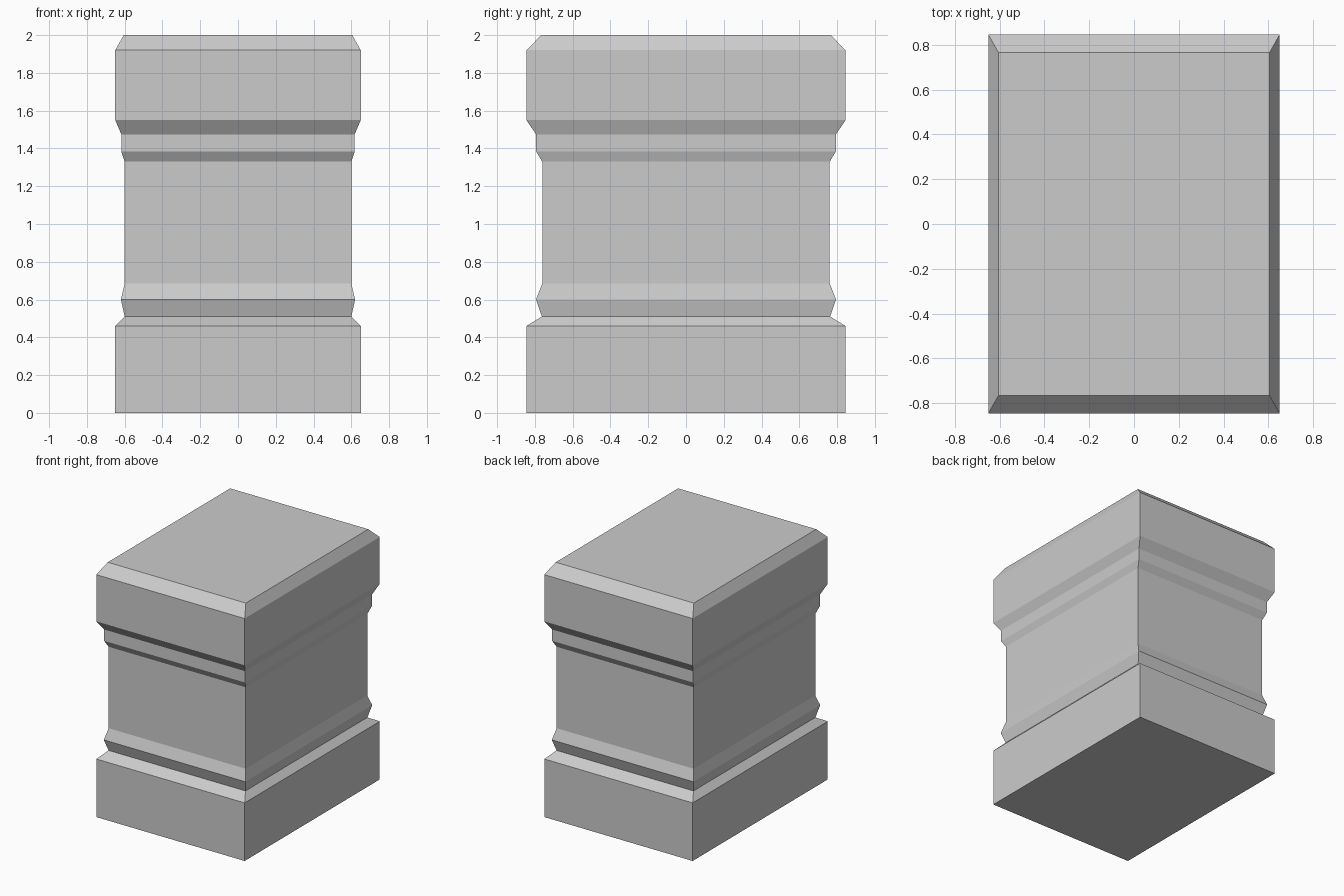
import bpy, bmesh

cube = bpy.data.objects.get("Cube")
if cube:
    bpy.data.objects.remove(cube, do_unlink=True)

# Stone colour
stone = bpy.data.materials.new("grey stone")
stone.use_nodes = True
colour = (0.6, 0.6, 0.6, 1)
stone.diffuse_color = colour
stone.node_tree.nodes["Principled BSDF"].inputs["Base Color"].default_value = colour

# Moulding profile from the base up: half width, half depth, height
PROFILE = [
    (0.65, 0.845, 0.0), (0.65, 0.845, 0.46),      # base block
    (0.60, 0.763, 0.51), (0.62, 0.794, 0.60),     # lower moulding
    (0.60, 0.761, 0.685), (0.60, 0.761, 1.33),    # shaft
    (0.618, 0.794, 1.385), (0.618, 0.794, 1.475), # upper moulding
    (0.65, 0.845, 1.55), (0.65, 0.845, 1.92),     # cap block
    (0.605, 0.766, 2.0),                          # bevelled top
]

# Stack rectangular rings, bridge the sides and close both ends
bm = bmesh.new()
rings = [[bm.verts.new((sx * w, sy * d, z))
          for sx, sy in ((-1, -1), (1, -1), (1, 1), (-1, 1))]
         for w, d, z in PROFILE]
for low, high in zip(rings, rings[1:]):
    for i in range(4):
        j = (i + 1) % 4
        bm.faces.new((low[i], low[j], high[j], high[i]))
bm.faces.new(rings[0][::-1])
bm.faces.new(rings[-1])

mesh = bpy.data.meshes.new("pedestal")
bm.to_mesh(mesh)
bm.free()
mesh.materials.append(stone)
pedestal = bpy.data.objects.new("pedestal", mesh)
bpy.context.collection.objects.link(pedestal)
